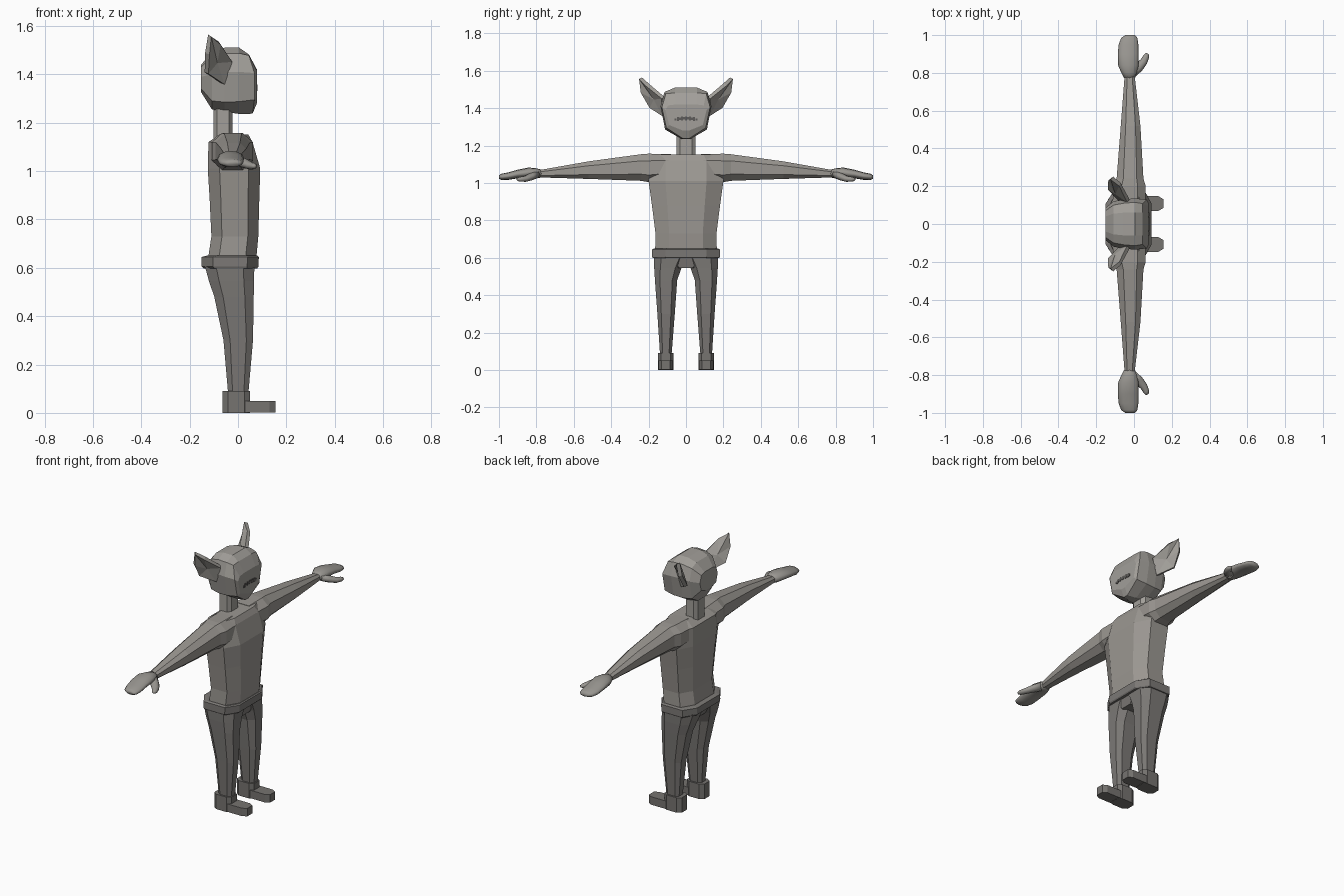
import bpy, bmesh, math
from mathutils import Vector


def material(name, r, g, b):
    m = bpy.data.materials.new(name)
    m.diffuse_color = (r, g, b, 1)
    return m


SKIN = material("skin grey", 0.36, 0.345, 0.32)
SHIRT = material("shirt grey", 0.33, 0.312, 0.288)
TROUSER = material("trouser grey", 0.20, 0.19, 0.18)
SHOE = material("shoe grey", 0.18, 0.172, 0.163)
HAND = material("hand grey", 0.32, 0.308, 0.285)
DARK = material("mouth dark grey", 0.11, 0.105, 0.10)


def finish(name, bm, mat, mirror=False, smooth=False):
    bmesh.ops.recalc_face_normals(bm, faces=bm.faces)
    for f in bm.faces:
        f.smooth = smooth
    me = bpy.data.meshes.new(name)
    bm.to_mesh(me)
    bm.free()
    me.materials.append(mat)
    ob = bpy.data.objects.new(name, me)
    bpy.context.collection.objects.link(ob)
    if mirror:
        ob.modifiers.new("mirror", 'MIRROR').use_axis = (False, True, False)
    return ob


def loft(name, rings, mat, mirror=False, smooth=False):
    """Skin a list of equal-length point rings and cap both ends."""
    bm = bmesh.new()
    vs = [[bm.verts.new(p) for p in ring] for ring in rings]
    n = len(vs[0])
    for a, b in zip(vs, vs[1:]):
        for i in range(n):
            j = (i + 1) % n
            bm.faces.new((a[i], a[j], b[j], b[i]))
    bm.faces.new(vs[0])
    bm.faces.new(vs[-1])
    return finish(name, bm, mat, mirror, smooth)


def octagon(a0, a1, b0, b1, k, place):
    """Chamfered rectangle; place(a, b) gives the 3D point."""
    ca, cb, ha, hb = (a0 + a1) / 2, (b0 + b1) / 2, (a1 - a0) / 2, (b1 - b0) / 2
    shape = [(1, -k), (1, k), (k, 1), (-k, 1), (-1, k), (-1, -k), (-k, -1), (k, -1)]
    return [place(ca + s * ha, cb + t * hb) for s, t in shape]


def level(z, x0, x1, y0, y1, k=0.55):
    return octagon(x0, x1, y0, y1, k, lambda a, b: (a, b, z))


def ellipse(c, u, v, n=12):
    c, u, v = Vector(c), Vector(u), Vector(v)
    return [c + u * math.cos(t * math.tau / n) + v * math.sin(t * math.tau / n)
            for t in range(n)]


# Torso
loft("torso", [level(z, x0, x1, -w, w) for z, x0, x1, w in [
    (0.63, -0.125, 0.075, 0.165), (0.73, -0.11, 0.084, 0.163),
    (0.88, -0.117, 0.088, 0.182), (1.01, -0.125, 0.092, 0.2),
    (1.12, -0.122, 0.06, 0.2), (1.152, -0.075, 0.042, 0.17)]], SHIRT)

# Sleeves with shoulders
loft("sleeve", [octagon(x0, x1, z0, z1, 0.5, lambda a, b, y=y: (a, y, b))
                for y, x0, x1, z0, z1 in [
    (0.08, -0.115, 0.06, 1.02, 1.154), (0.20, -0.108, 0.062, 1.005, 1.157),
    (0.24, -0.092, 0.05, 1.012, 1.154), (0.52, -0.07, 0.034, 1.022, 1.116),
    (0.78, -0.05, 0.004, 1.03, 1.07)]], SHIRT, mirror=True)

# Hands: smooth mitten and thumb
loft("hand", [ellipse((x, y, z), (w, 0, 0), (0, 0, h)) for y, x, w, z, h in [
    (0.765, -0.023, 0.025, 1.05, 0.019), (0.80, -0.025, 0.042, 1.052, 0.027),
    (0.84, -0.03, 0.054, 1.056, 0.027), (0.90, -0.031, 0.055, 1.048, 0.023),
    (0.95, -0.029, 0.052, 1.037, 0.02), (0.985, -0.025, 0.043, 1.033, 0.017),
    (1.0, -0.02, 0.026, 1.032, 0.01)]], HAND, mirror=True, smooth=True)
loft("thumb", [ellipse((x, y, z), (0.8 * r, -0.6 * r, 0), (0, 0, r * 0.8), 10)
               for x, y, z, r in [
    (-0.01, 0.80, 1.047, 0.028), (0.025, 0.83, 1.033, 0.025),
    (0.052, 0.86, 1.022, 0.02), (0.066, 0.888, 1.02, 0.016),
    (0.072, 0.902, 1.02, 0.008)]], HAND, mirror=True, smooth=True)

# Belt
loft("belt", [level(z, x0, x1, -w, w, 0.6) for z, x0, x1, w in [
    (0.598, -0.142, 0.08, 0.178), (0.605, -0.15, 0.085, 0.181),
    (0.645, -0.15, 0.086, 0.181), (0.65, -0.13, 0.08, 0.172)]], TROUSER)

# Trousers: each leg starts at the centre line and narrows to the ankle
loft("trouser_leg", [level(z, x0, x1, y0, y1) for z, x0, x1, y0, y1 in [
    (0.61, -0.138, 0.068, -0.01, 0.172), (0.545, -0.12, 0.066, 0.025, 0.17),
    (0.48, -0.098, 0.065, 0.047, 0.166), (0.30, -0.06, 0.062, 0.06, 0.153),
    (0.07, -0.04, 0.042, 0.078, 0.138)]], TROUSER, mirror=True)
loft("trouser_seat", [level(z, x0, x1, -w, w) for z, x0, x1, w in [
    (0.61, -0.136, 0.066, 0.165), (0.545, -0.10, 0.055, 0.06)]], TROUSER)

# Shoes: ankle cuff and flat toe
loft("shoe_cuff", [level(z, -0.065, 0.05, 0.066, 0.149, 0.6)
                   for z in (0.0, 0.05, 0.09)], SHOE, mirror=True)
toe = [(0, 0.07), (0.13, 0.07), (0.155, 0.085),
       (0.155, 0.132), (0.13, 0.147), (0, 0.147)]
loft("shoe_toe", [[(x, y, z) for x, y in toe] for z in (0.002, 0.05)],
     SHOE, mirror=True)

# Neck
loft("neck", [level(z, -0.102, -0.022, -0.052, 0.052, 0.6) for z in (1.12, 1.28)], SKIN)


# Head: half outlines (y, z) from crown to chin, lofted from back to face
def head_ring(xs, half):
    right = [(x, y, z) for x, (y, z) in zip(xs, half)]
    return right + [(x, -y, z) for x, y, z in reversed(right)]


loft("head", [
    head_ring([-0.152] * 5, [(0.04, 1.44), (0.07, 1.43), (0.085, 1.39), (0.072, 1.34), (0.03, 1.325)]),
    head_ring([-0.108] * 5, [(0.055, 1.492), (0.10, 1.472), (0.12, 1.40), (0.10, 1.29), (0.04, 1.255)]),
    head_ring([-0.055] * 5, [(0.06, 1.51), (0.11, 1.487), (0.13, 1.41), (0.11, 1.285), (0.04, 1.245)]),
    head_ring([0.005] * 5, [(0.06, 1.51), (0.115, 1.487), (0.136, 1.41), (0.112, 1.287), (0.025, 1.236)]),
    head_ring([0.045, 0.045, 0.068, 0.068, 0.06],
              [(0.06, 1.482), (0.108, 1.478), (0.129, 1.405), (0.105, 1.295), (0.015, 1.237)]),
    head_ring([0.078] * 5, [(0.055, 1.42), (0.095, 1.415), (0.11, 1.39), (0.09, 1.31), (0.015, 1.28)]),
], SKIN)

# Ears: cupped leaf outline given thickness
bm = bmesh.new()
rim = [bm.verts.new(p) for p in [
    (-0.062, 0.118, 1.36), (-0.03, 0.122, 1.455), (-0.075, 0.21, 1.528),
    (-0.117, 0.243, 1.56), (-0.127, 0.236, 1.485), (-0.13, 0.188, 1.405)]]
mid = bm.verts.new((-0.092, 0.165, 1.45))
for i in range(6):
    bm.faces.new((rim[i], rim[(i + 1) % 6], mid))
ear = finish("ear", bm, SKIN)
sol = ear.modifiers.new("thickness", 'SOLIDIFY')
sol.thickness, sol.offset = 0.022, 0
ear.modifiers.new("mirror", 'MIRROR').use_axis = (False, True, False)

# Mouth: row of thin uneven plates on the face
bm = bmesh.new()
for i in range(11):
    h = 0.022 if i % 2 else 0.012
    box = bmesh.ops.create_cube(bm, size=1)["verts"]
    for v in box:
        v.co = Vector((0.079 + v.co.x * 0.004, (i - 5) * 0.011 + v.co.y * 0.0105,
                       1.346 - 0.00025 * (i - 5) ** 2 + v.co.z * h))
finish("mouth", bm, DARK)
